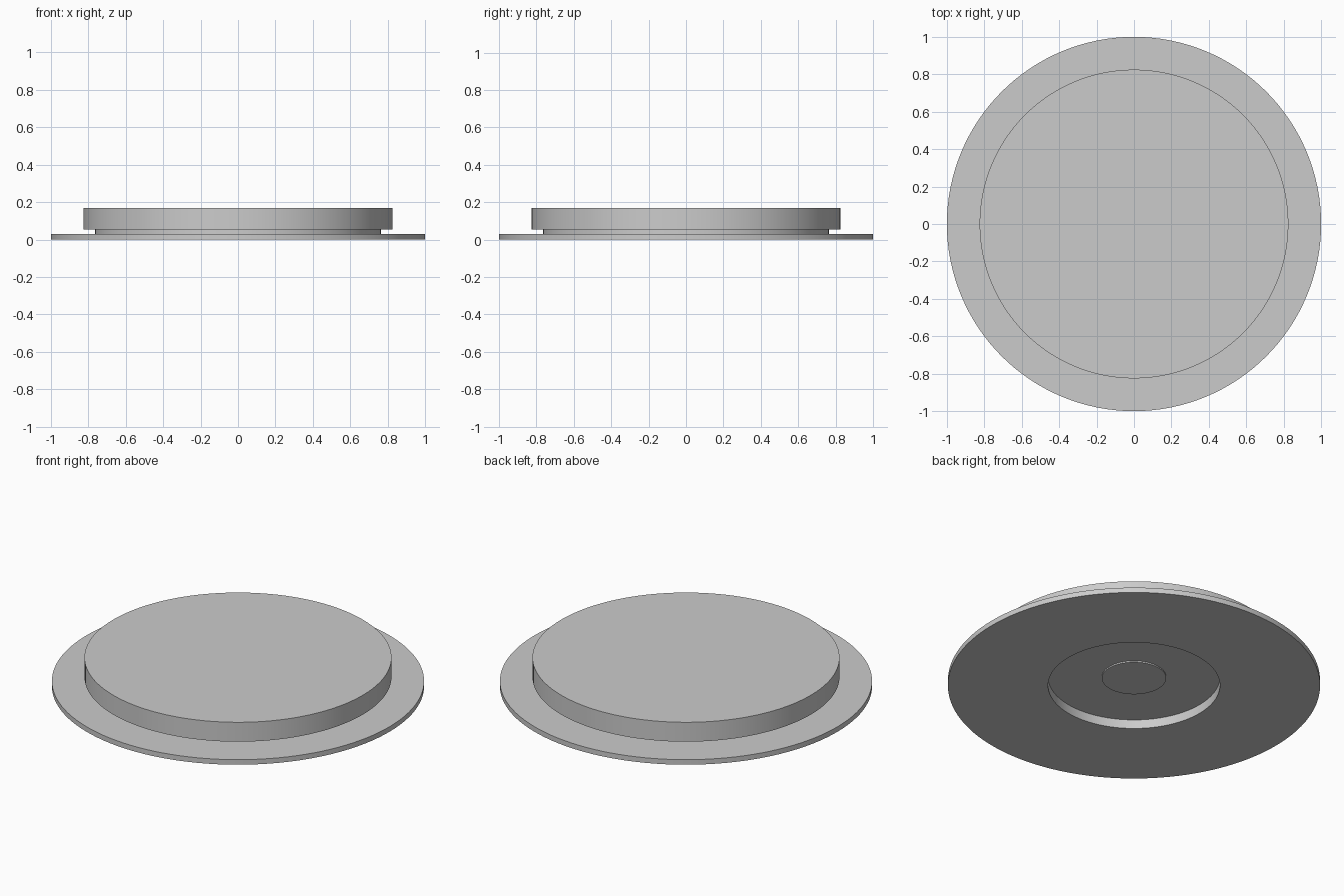
import bpy
import bmesh
import math

SEGMENTS = 128

cube = bpy.data.objects.get("Cube")
if cube:
    bpy.data.objects.remove(cube, do_unlink=True)

# Single plain grey finish
grey = bpy.data.materials.new("plain grey")
grey.use_nodes = True
colour = (0.6, 0.6, 0.6, 1.0)
grey.diffuse_color = colour
grey.node_tree.nodes["Principled BSDF"].inputs["Base Color"].default_value = colour


def lathe(name, profile):
    """Spin a (radius, height) profile around the vertical axis."""
    bm = bmesh.new()
    verts = [bm.verts.new((r, 0, z)) for r, z in profile]
    edges = [bm.edges.new(pair) for pair in zip(verts, verts[1:])]
    bmesh.ops.spin(bm, geom=verts + edges, cent=(0, 0, 0), axis=(0, 0, 1),
                   angle=math.tau, steps=SEGMENTS, use_merge=True)
    bmesh.ops.remove_doubles(bm, verts=bm.verts, dist=1e-5)
    bmesh.ops.recalc_face_normals(bm, faces=bm.faces)
    mesh = bpy.data.meshes.new(name)
    bm.to_mesh(mesh)
    bm.free()
    mesh.materials.append(grey)
    obj = bpy.data.objects.new(name, mesh)
    bpy.context.collection.objects.link(obj)
    bpy.ops.object.select_all(action="DESELECT")
    obj.select_set(True)
    bpy.context.view_layer.objects.active = obj
    bpy.ops.object.shade_smooth_by_angle(angle=math.radians(30))
    return obj


# Heights shared by the stacked discs
plate_top, cap_bottom, cap_top = 0.03, 0.055, 0.17
recess_top = 0.053

# Wide base plate, narrow neck and thick cap, with a recess underneath
lathe("flanged_disc", [
    (0, recess_top), (0.462, recess_top), (0.462, 0),
    (1, 0), (1, plate_top),
    (0.765, plate_top), (0.765, cap_bottom),
    (0.825, cap_bottom), (0.825, cap_top), (0, cap_top),
])

# Shallow round boss in the middle of the recess
lathe("centre_boss", [
    (0, 0.045), (0.173, 0.045), (0.173, 0.06), (0, 0.06),
])
